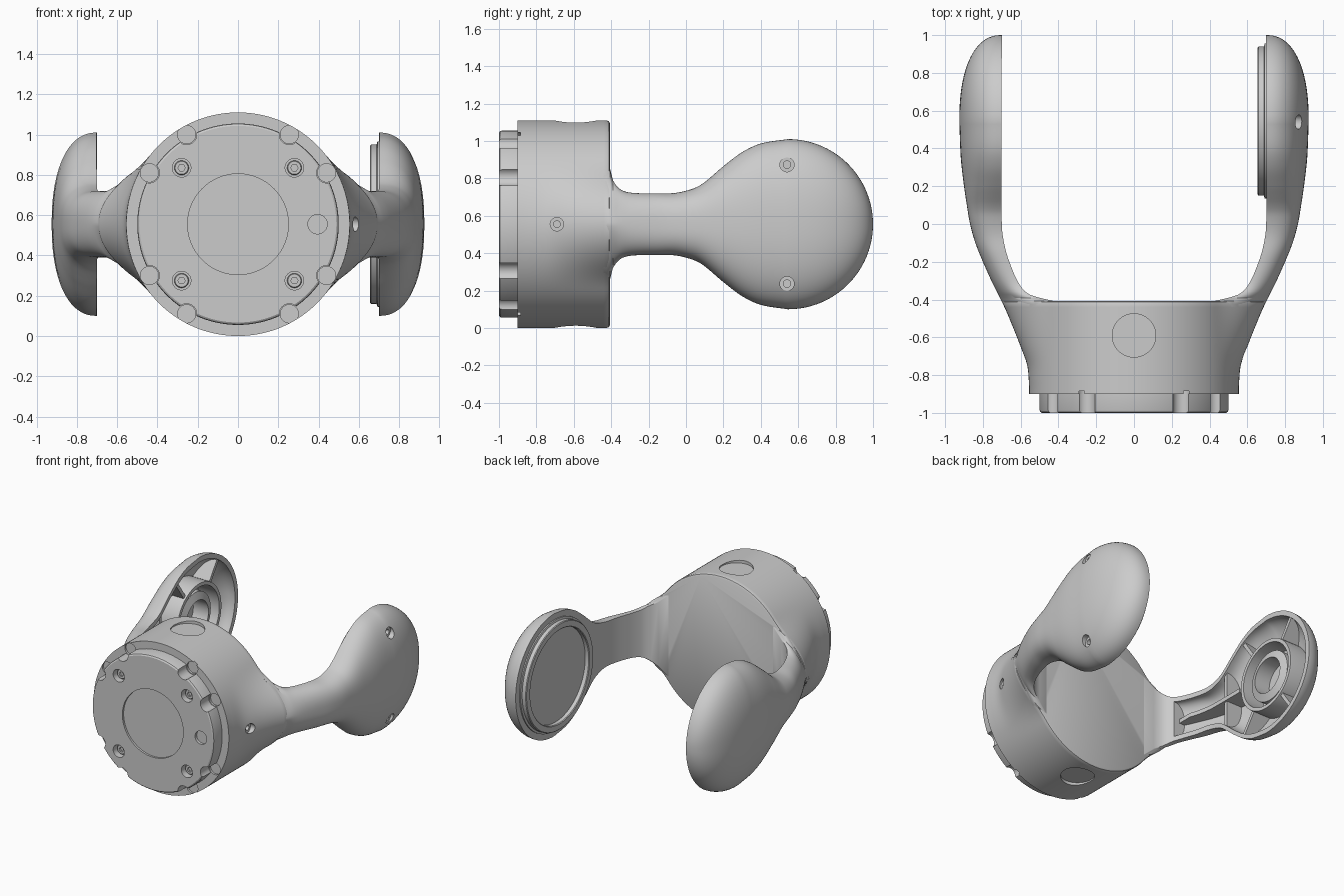
import bpy, bmesh
from math import sin, cos, pi, radians, hypot, atan2
from mathutils import Matrix, Vector

if "Cube" in bpy.data.objects:
    bpy.data.objects.remove(bpy.data.objects["Cube"])

CZ = 0.555          # height of the main axis
R = 0.555           # body radius
PAD_Y, PAD_R = 0.545, 0.455
N = 96

# ---------- helpers ----------
def finish(name, bm, smooth=True):
    bmesh.ops.recalc_face_normals(bm, faces=bm.faces)
    me = bpy.data.meshes.new(name)
    bm.to_mesh(me)
    bm.free()
    ob = bpy.data.objects.new(name, me)
    bpy.context.collection.objects.link(ob)
    return ob

def loft(name, rings, closed=False):
    bm = bmesh.new()
    vs = [[bm.verts.new(p) for p in ring] for ring in rings]
    pairs = list(zip(vs, vs[1:])) + ([(vs[-1], vs[0])] if closed else [])
    for a, b in pairs:
        for i in range(len(a)):
            j = (i + 1) % len(a)
            bm.faces.new((a[i], a[j], b[j], b[i]))
    if not closed:
        bm.faces.new(vs[0])
        bm.faces.new(vs[-1])
    return finish(name, bm)

def lathe(name, prof, axis, c=(0, 0, 0), closed=False, n=N):
    """prof: (radius, position along axis); c: centre off the axis."""
    def pt(r, h, a):
        u, v = r * cos(a), r * sin(a)
        p = {'x': (h, u, v), 'y': (u, h, v), 'z': (u, v, h)}[axis]
        return Vector(p) + Vector(c)
    return loft(name, [[pt(r, h, 2 * pi * k / n) for k in range(n)] for r, h in prof], closed)

def rod(r, a, b, axis, c, n=40):
    return lathe("cutter", [(r, a), (r, b)], axis, c, n=n)

def box(size, loc, rot=0):
    bm = bmesh.new()
    m = Matrix.Translation(loc) @ Matrix.Rotation(rot, 4, 'X') @ Matrix.Diagonal((*size, 1))
    bmesh.ops.create_cube(bm, size=1, matrix=m)
    return finish("cutter", bm)

def cut(ob, cutters):
    for c in cutters:
        m = ob.modifiers.new("cut", 'BOOLEAN')
        m.operation, m.solver, m.object = 'DIFFERENCE', 'EXACT', c
        bpy.context.view_layer.objects.active = ob
        bpy.ops.object.modifier_apply(modifier=m.name)
        bpy.data.objects.remove(c)

def curve(pts):
    """Smooth Hermite curve through (x, y) points."""
    sl = []
    for i in range(len(pts)):
        a, b = pts[max(i - 1, 0)], pts[min(i + 1, len(pts) - 1)]
        sl.append((b[1] - a[1]) / (b[0] - a[0]))
    def f(x):
        x = min(max(x, pts[0][0]), pts[-1][0])
        i = max(k for k in range(len(pts) - 1) if pts[k][0] <= x)
        (x0, y0), (x1, y1) = pts[i], pts[i + 1]
        d = x1 - x0
        t = (x - x0) / d
        return ((2*t**3 - 3*t*t + 1) * y0 + (t**3 - 2*t*t + t) * d * sl[i]
                + (3*t*t - 2*t**3) * y1 + (t**3 - t*t) * d * sl[i + 1])
    return f

# ---------- arm profiles along y ----------
outer = curve([(-.86, .555), (-.75, .565), (-.65, .6), (-.5, .66), (-.41, .7), (-.3, .755), (-.2, .8),
               (-.1, .84), (0, .868), (.1, .885), (.2, .9), (.35, .917), (PAD_Y, .925)])
inner = curve([(-.44, .4), (-.41, .42), (-.38, .54), (-.33, .6), (-.2, .66), (-.1, .688), (0, .7), (1, .7)])
half = curve([(-.44, .32), (-.41, .31), (-.4, .26), (-.38, .215), (-.34, .18), (-.28, .167), (-.15, .165),
              (-.05, .168), (.05, .195), (.1, .225), (.15, .267), (.2, .31), (.3, .385), (.4, .431), (PAD_Y, PAD_R)])
power = curve([(-.44, 1.5), (-.41, 1.5), (-.3, 2.2), (0, 2.6), (.3, 2.3), (1, 2.3)])

def arm(name, s, y0=-.44, inset=0.0, wall=0.0, lip=0.0):
    ys = [y0 + (PAD_Y - y0) * k / 60 for k in range(61)]
    ends = [radians(a) for a in range(4, 89, 4)] + [radians(89)]
    rings = []
    for y, th in [(y, 0) for y in ys] + [(None, t) for t in ends]:
        if y is None:
            pr = PAD_R - inset
            y, h = PAD_Y + pr * sin(th), pr * cos(th)
            xo = .7 + (.225 - wall) * (1 - sin(th) ** 2.3) ** (1 / 2.3)
        else:
            h, xo = half(y) - inset, outer(y) - wall
        xi, e = inner(y), 2 / power(y)
        ring = [(s * (xi - lip), y, CZ + h), (s * (xi - lip), y, CZ - h)] if lip else []
        arc = []
        for k in range(41):
            t = pi * k / 40
            c = cos(t)
            z = abs(c) ** e * h * (1 if c >= 0 else -1)
            arc.append((s * (xi + (xo - xi) * max(sin(t), 0) ** e), y, CZ + z))
        rings.append(ring + arc[::-1])
    return loft(name, rings)

# ---------- body with flared sides ----------
def body_ring(y, shrink=0.0):
    pts = []
    for k in range(144):
        a = 2 * pi * k / 144
        off = abs((a + pi / 2) % pi - pi / 2)
        bell = cos(min(off / radians(40), 1) * pi / 2) ** 2.4 if off < radians(40) else 0
        r = R - shrink + (outer(y) - R) * bell
        pts.append((r * cos(a), y, CZ + r * sin(a)))
    return pts

body = loft("body", [body_ring(-.9)] + [body_ring(-.86 + .02 * k) for k in range(22)]
            + [body_ring(-.425), body_ring(-.413, .004), body_ring(-.407, .014)])
notches = [(sx * x, 0, CZ + sz * z) for x, z in ((.255, .445), (.44, .255)) for sx in (1, -1) for sz in (1, -1)]
cut(body, [rod(.115, 1.088, 1.3, 'z', (0, -.59, 0), 64), rod(.115, -.2, .022, 'z', (0, -.59, 0), 64),
           rod(.036, .56, .8, 'x', (0, -.69, CZ)), rod(.018, .5, .8, 'x', (0, -.69, CZ))]
    + [rod(.045, -.95, -.885, 'y', c) for c in notches])

# ---------- front flange plate ----------
plate = lathe("front_plate", [(.5, -.89), (.5, -.985), (.497, -.994), (.488, -1)], 'y', (0, 0, CZ), n=128)
cut(plate, [rod(.05, -1.1, -.8, 'y', c) for c in notches]
    + [rod(.25, -1.1, -.985, 'y', (0, 0, CZ), N), rod(.048, -1.1, -.98, 'y', (.395, 0, CZ))])
bolts = [(sx * .28, 0, CZ + sz * .28) for sx in (1, -1) for sz in (1, -1)]
cut(plate, [rod(.046, -1.1, -.95, 'y', c) for c in bolts])
plate_bolts = []
for i, c in enumerate(bolts):
    b = lathe(f"plate_bolt_{i}", [(.036, -.94), (.036, -.965), (.032, -.97)], 'y', c, n=32)
    cut(b, [rod(.018, -1, -.955, 'y', c, 6)])
    plate_bolts.append(b)

# ---------- right arm, closed, with screw holes and ringed seat ----------
right_arm = arm("right_arm", 1)
for z in (CZ + .318, CZ - .318):
    cut(right_arm, [rod(.038, .848, 1, 'x', (0, PAD_Y - .005, z)), rod(.02, .81, 1, 'x', (0, PAD_Y - .005, z))])
pad = (0, PAD_Y, CZ)
seat = lathe("right_seat_ring", [(.41, .71), (.41, .692), (.395, .688), (.395, .66), (.39, .655),
                                 (.35, .655), (.345, .66), (.345, .71)], 'x', pad, closed=True)
seat_floor = lathe("right_seat_floor", [(.35, .71), (.35, .688)], 'x', pad)

# ---------- left arm, hollow with ribs ----------
left_arm = arm("left_arm", -1)
cavity = arm("cavity", -1, y0=-.31, inset=.036, wall=.045, lip=.06)
ribs = [lathe("rib", [(.235, -.5), (.235, -1), (.262, -1), (.262, -.715)], 'x', pad, closed=True),
        lathe("rib", [(.13, -.715), (.13, -1), (.185, -1), (.185, -.735)], 'x', pad, closed=True),
        rod(.14, -1, -.84, 'x', pad, 64),
        box((.4, .66, .03), (-.86, -.06, CZ)),
        box((.4, .025, .6), (-.915, .11, CZ))]
for a in (55, -55, 125, -125):
    t = radians(a)
    ribs.append(box((.4, .2, .025), (-.915, PAD_Y + .345 * cos(t), CZ + .345 * sin(t)), t))
cut(cavity, ribs)
cut(left_arm, [cavity])

# ---------- shading ----------
for ob in bpy.context.scene.objects:
    ob.select_set(True)
    bpy.context.view_layer.objects.active = ob
bpy.ops.object.shade_smooth_by_angle(angle=radians(32))
